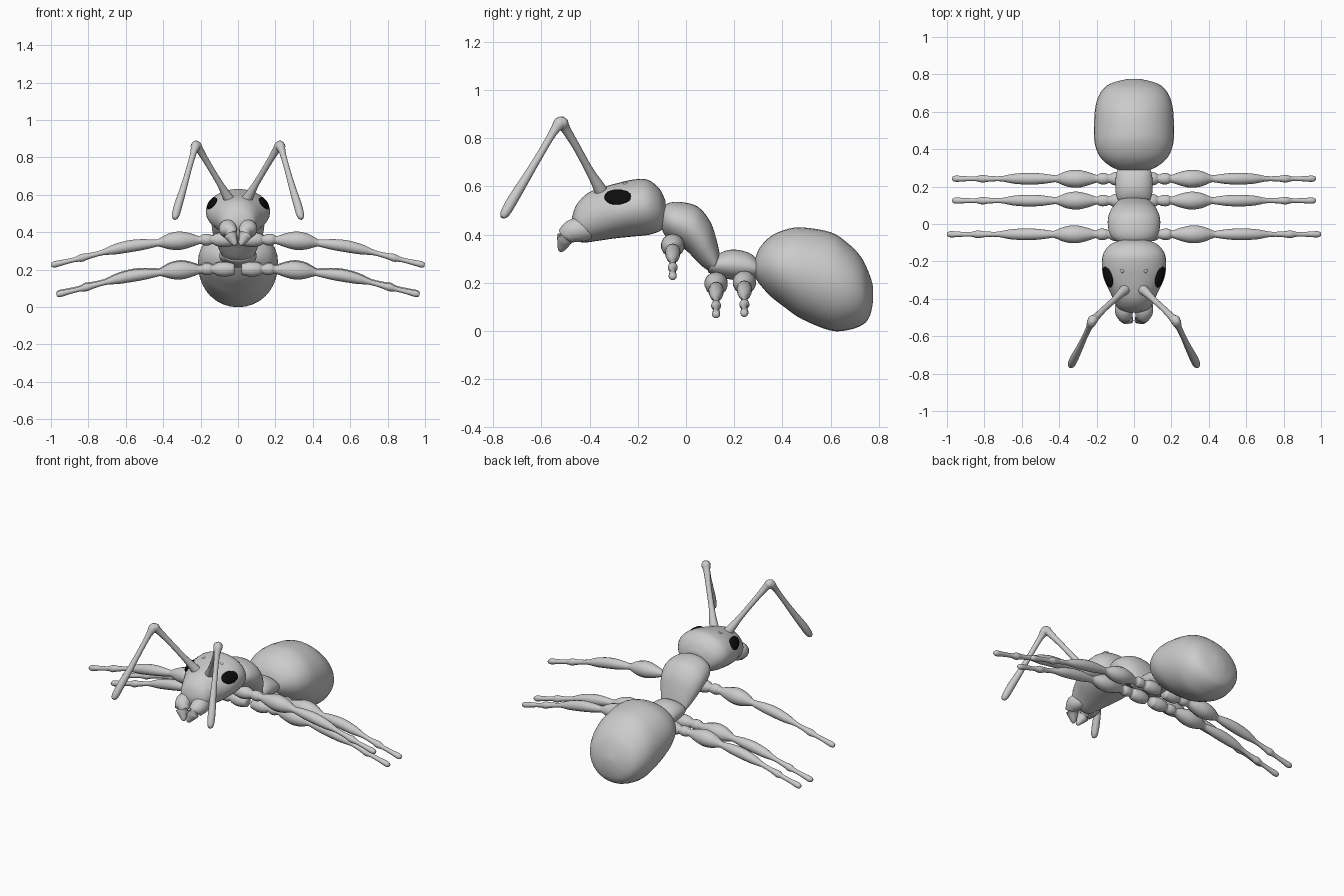
import bpy, bmesh, math
from mathutils import Vector

if "Cube" in bpy.data.objects:
    bpy.data.objects.remove(bpy.data.objects["Cube"])


def material(name, rgb):
    m = bpy.data.materials.new(name)
    m.diffuse_color = (*rgb, 1)
    m.use_nodes = True
    m.node_tree.nodes["Principled BSDF"].inputs["Base Color"].default_value = m.diffuse_color
    return m


GREY = material("shell grey", (0.6, 0.6, 0.6))
BLACK = material("eye black", (0.004, 0.004, 0.004))


def spline(p0, p1, p2, p3, t):
    return [0.5 * (2 * b + (c - a) * t + (2 * a - 5 * b + 4 * c - d) * t * t
                   + (3 * b - a - 3 * c + d) * t ** 3)
            for a, b, c, d in zip(p0, p1, p2, p3)]


def refine(rows, steps):
    """Smoothly interpolate a list of number rows."""
    out, n = [], len(rows)
    for i in range(n - 1):
        p = [rows[max(i - 1, 0)], rows[i], rows[i + 1], rows[min(i + 2, n - 1)]]
        out += [spline(*p, s / steps) for s in range(steps)]
    return out + [list(rows[-1])]


def loft(name, rings, sides, mirrored=False):
    """Skin rings given as (centre, half axis, half axis)."""
    bm = bmesh.new()
    loops = []
    for c, u, v in rings:
        angles = [2 * math.pi * k / sides for k in range(sides)]
        loops.append([bm.verts.new(c + u * math.cos(a) + v * math.sin(a)) for a in angles])
    for a, b in zip(loops, loops[1:]):
        for k in range(sides):
            j = (k + 1) % sides
            bm.faces.new((a[k], a[j], b[j], b[k]))
    for loop, ring in ((loops[0], rings[0]), (loops[-1], rings[-1])):
        pole = bm.verts.new(ring[0])
        for k in range(sides):
            bm.faces.new((loop[k], loop[(k + 1) % sides], pole))
    return finish(name, bm, GREY, mirrored)


def finish(name, bm, mat, mirrored):
    bmesh.ops.recalc_face_normals(bm, faces=bm.faces)
    for f in bm.faces:
        f.smooth = True
    me = bpy.data.meshes.new(name)
    bm.to_mesh(me)
    bm.free()
    me.materials.append(mat)
    ob = bpy.data.objects.new(name, me)
    bpy.context.collection.objects.link(ob)
    if mirrored:
        mod = ob.modifiers.new("mirror", 'MIRROR')
        mod.use_mirror_merge = False
    return ob


def body(name, rows):
    """Rows: top y, top z, bottom y, bottom z, half width."""
    rings = []
    for ty, tz, by, bz, w in refine(rows, 4):
        top, bottom = Vector((0, ty, tz)), Vector((0, by, bz))
        rings.append(((top + bottom) / 2, Vector((w, 0, 0)), (top - bottom) / 2))
    return loft(name, rings, 32)


def limb(name, rows, steps=3):
    """Rows: x, y, z, radius. Built on the right and mirrored."""
    pts = refine(rows, steps)
    pos = [Vector(p[:3]) for p in pts]
    rings = []
    for i, p in enumerate(pts):
        t = (pos[min(i + 1, len(pos) - 1)] - pos[max(i - 1, 0)]).normalized()
        ref = Vector((0, 1, 0)) if abs(t.y) < 0.6 else Vector((1, 0, 0))
        u = t.cross(ref).normalized()
        rings.append((pos[i], u * p[3], t.cross(u) * p[3]))
    return loft(name, rings, 14, True)


def ellipsoid(name, centre, radii, mat, turn=(0, 0, 0)):
    bm = bmesh.new()
    bmesh.ops.create_uvsphere(bm, u_segments=24, v_segments=14, radius=1)
    from_euler = bpy.data.objects.new  # kept local: object transform is baked below
    from mathutils import Euler, Matrix
    mat4 = (Matrix.Translation(centre) @ Euler(turn).to_matrix().to_4x4()
            @ Matrix.Diagonal((*radii, 1)))
    bm.transform(mat4)
    return finish(name, bm, mat, True)


# Body segments
body("head", [
    (-.085, .54, -.085, .45, .06), (-.11, .59, -.10, .42, .12),
    (-.16, .628, -.15, .40, .163), (-.22, .628, -.22, .392, .172),
    (-.29, .612, -.29, .385, .162), (-.36, .592, -.36, .375, .13),
    (-.41, .57, -.42, .367, .105), (-.45, .53, -.45, .375, .085),
    (-.468, .49, -.466, .40, .055), (-.474, .46, -.472, .43, .02)])
body("thorax", [
    (-.115, .50, -.105, .44, .05), (-.075, .53, -.09, .40, .11),
    (-.02, .535, -.055, .37, .135), (.05, .515, 0, .335, .14),
    (.10, .455, .045, .29, .125), (.125, .385, .075, .262, .105),
    (.14, .32, .11, .24, .085)])
body("waist", [
    (.11, .30, .09, .245, .07), (.15, .328, .135, .225, .093),
    (.20, .338, .20, .212, .10), (.26, .325, .26, .212, .096),
    (.295, .30, .30, .22, .085), (.32, .29, .32, .23, .07)])
body("abdomen", [
    (.285, .295, .285, .225, .07), (.305, .345, .305, .195, .12),
    (.35, .392, .35, .145, .175), (.41, .42, .41, .098, .205),
    (.48, .43, .48, .05, .214), (.60, .41, .60, .002, .21),
    (.67, .365, .68, .006, .193), (.72, .315, .735, .028, .16),
    (.75, .262, .76, .058, .115), (.772, .20, .772, .10, .05),
    (.776, .165, .776, .135, .015)])

# Jaws
limb("jaws", [
    (.05, -.39, .41, .03), (.052, -.42, .415, .045), (.054, -.46, .418, .05),
    (.045, -.495, .395, .04), (.03, -.508, .365, .027), (.016, -.518, .338, .014),
    (.012, -.52, .33, .005)])

# Eyes and small simple eyes on the crown
ellipsoid("eyes", (.139, -.278, .553), (.018, .063, .037), BLACK,
          (math.radians(-8), math.radians(-28), math.radians(-10)))
for i, y in enumerate((-.20, -.25)):
    ellipsoid(f"crown_bump_{i + 1}", (.062, y, .608), (.012, .012, .01), GREY)

# Elbowed antennae
limb("antenna_lower", [
    (.04, -.345, .565, .03), (.065, -.365, .605, .024), (.10, -.40, .665, .017),
    (.16, -.455, .765, .016), (.205, -.50, .84, .02), (.222, -.515, .865, .027),
    (.228, -.52, .885, .014)])
limb("antenna_upper", [
    (.222, -.51, .88, .016), (.227, -.525, .86, .026), (.238, -.55, .825, .017),
    (.262, -.60, .74, .015), (.29, -.66, .64, .018), (.318, -.715, .55, .022),
    (.334, -.75, .49, .02), (.34, -.763, .472, .009)])

# Legs: x, height, radius, shared by all three pairs
LEG = [(.02, .36, .03), (.07, .36, .04), (.115, .36, .034), (.135, .36, .023),
       (.155, .36, .03), (.185, .36, .03), (.205, .358, .021), (.25, .357, .036),
       (.31, .355, .049), (.37, .35, .042), (.425, .343, .02), (.45, .34, .021),
       (.51, .334, .029), (.58, .325, .032), (.66, .308, .027), (.73, .29, .014),
       (.80, .272, .016), (.835, .263, .021), (.87, .254, .013), (.93, .24, .014),
       (.98, .228, .017), (.998, .224, .01)]
for name, y, drop, reach in (("front_legs", -.055, 0, 1),
                             ("middle_legs", .125, .158, .972),
                             ("hind_legs", .242, .153, .972)):
    limb(name, [(x * reach, y, z - drop, r) for x, z, r in LEG], 3)
